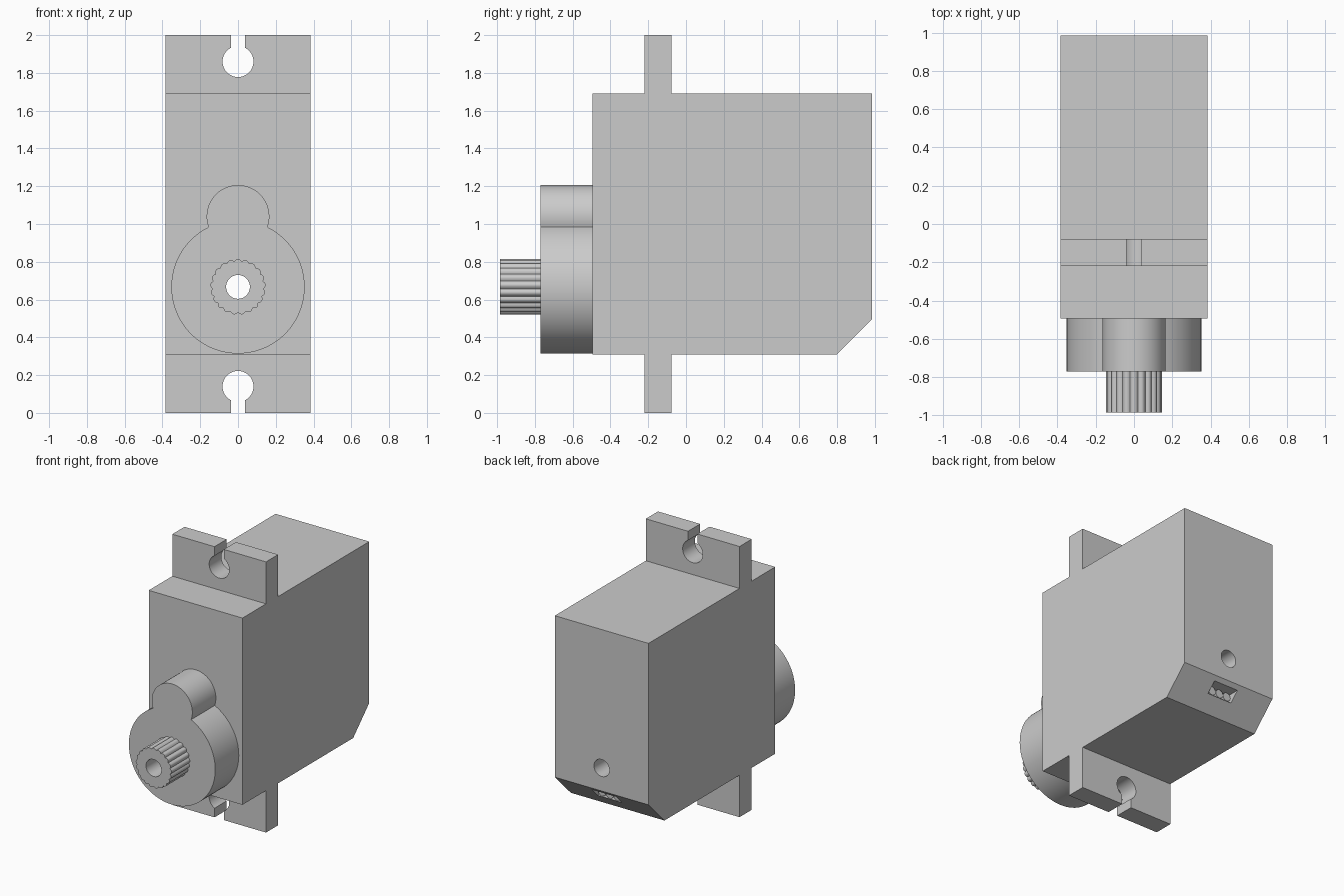
import bpy, bmesh
from math import sin, cos, pi, atan2, sqrt

if "Cube" in bpy.data.objects:
    bpy.data.objects.remove(bpy.data.objects["Cube"])

grey = bpy.data.materials.new("plain_grey")
grey.use_nodes = True
COLOUR = (0.6, 0.6, 0.6, 1)
grey.diffuse_color = COLOUR
grey.node_tree.nodes["Principled BSDF"].inputs["Base Color"].default_value = COLOUR

HALF_W = 0.383
AXIS_Z = 0.667        # height of the output axis
FRONT, BACK = -0.495, 0.985
LOW, HIGH = 0.31, 1.69


def arc(z, r, start, end, n):
    """Points on an arc in the x-z plane, centred on x = 0."""
    return [(r * cos(start + (end - start) * i / n),
             z + r * sin(start + (end - start) * i / n)) for i in range(n + 1)]


def circle(x, z, r, n=48):
    return [(x + px, pz) for px, pz in arc(z, r, 0, 2 * pi, n)[:-1]]


def prism(name, outline, a, b, axis="y"):
    """Extrude an outline from a to b along the y or x axis."""
    def place(p, d):
        return (p[0], d, p[1]) if axis == "y" else (d, p[0], p[1])
    bm = bmesh.new()
    ends = [[bm.verts.new(place(p, d)) for p in outline] for d in (a, b)]
    for loop in ends:
        bm.faces.new(loop)
    n = len(outline)
    for i in range(n):
        j = (i + 1) % n
        bm.faces.new((ends[0][i], ends[0][j], ends[1][j], ends[1][i]))
    bmesh.ops.recalc_face_normals(bm, faces=bm.faces)
    mesh = bpy.data.meshes.new(name)
    bm.to_mesh(mesh)
    bm.free()
    mesh.materials.append(grey)
    obj = bpy.data.objects.new(name, mesh)
    bpy.context.collection.objects.link(obj)
    return obj


def select(obj):
    bpy.ops.object.select_all(action="DESELECT")
    obj.select_set(True)
    bpy.context.view_layer.objects.active = obj


def cut(obj, cutter):
    mod = obj.modifiers.new("cut", "BOOLEAN")
    mod.operation, mod.solver, mod.object = "DIFFERENCE", "EXACT", cutter
    select(obj)
    bpy.ops.object.modifier_apply(modifier=mod.name)


# Case with a chamfered lower back edge
CHAMFER = 0.187
case = prism("case", [(FRONT, LOW), (BACK - CHAMFER, LOW), (BACK, LOW + CHAMFER),
                      (BACK, HIGH), (FRONT, HIGH)], -HALF_W, HALF_W, "x")

# Gear housing: large round with a smaller round merged on top
R, r, top_z = 0.353, 0.166, 1.04
gap = top_z - AXIS_Z
meet = (gap * gap + R * R - r * r) / (2 * gap)
side = sqrt(R * R - meet * meet)
big, small = atan2(meet, side), atan2(meet - gap, side)
outline = arc(AXIS_Z, R, pi - big, 2 * pi + big, 72) + arc(top_z, r, small, pi - small, 40)[1:-1]
housing = prism("gear_housing", outline, -0.77, FRONT)

# Splined output shaft
TEETH, STEPS = 21, 8
spline = []
for i in range(TEETH * STEPS):
    t = 2 * pi * i / (TEETH * STEPS) + pi / 2
    rad = 0.136 + 0.011 * abs(cos(TEETH * (t - pi / 2) / 2))
    spline.append((rad * cos(t), AXIS_Z + rad * sin(t)))
shaft = prism("output_shaft", spline, -0.985, -0.77)

# Bore running through shaft, housing and case
bore = prism("bore_cutter", circle(0, AXIS_Z, 0.063), -1.2, 1.2)
for part in (case, housing, shaft):
    cut(part, bore)

# Cable opening in the chamfer
cable_z = 0.437
slot = prism("cable_slot_cutter", [(-0.1, cable_z - 0.034), (0.1, cable_z - 0.034),
                                   (0.1, cable_z + 0.034), (-0.1, cable_z + 0.034)], 0.83, 1.2)
cut(case, slot)
for helper in (bore, slot):
    bpy.data.objects.remove(helper)

parts = [case, housing, shaft]

# Three cable ends in the opening
for name, x in (("right", -0.064), ("middle", 0), ("left", 0.064)):
    parts.append(prism(name + "_wire", circle(x, cable_z, 0.031, 24), 0.83, 0.89))

# Mounting ears with an open keyhole, mirrored top to bottom
hole_z, hole_r, neck = 1.86, 0.082, 0.038
a = atan2(sqrt(hole_r ** 2 - neck ** 2), neck)
ear = [(-HALF_W, HIGH), (HALF_W, HIGH), (HALF_W, 2), (neck, 2)]
ear += arc(hole_z, hole_r, a, -pi - a, 40)
ear += [(-neck, 2), (-HALF_W, 2)]
parts.append(prism("upper_ear", ear, -0.22, -0.078))
parts.append(prism("lower_ear", [(x, 2 - z) for x, z in ear], -0.22, -0.078))

for part in parts:
    select(part)
    bpy.ops.object.shade_smooth_by_angle(angle=pi / 6)
